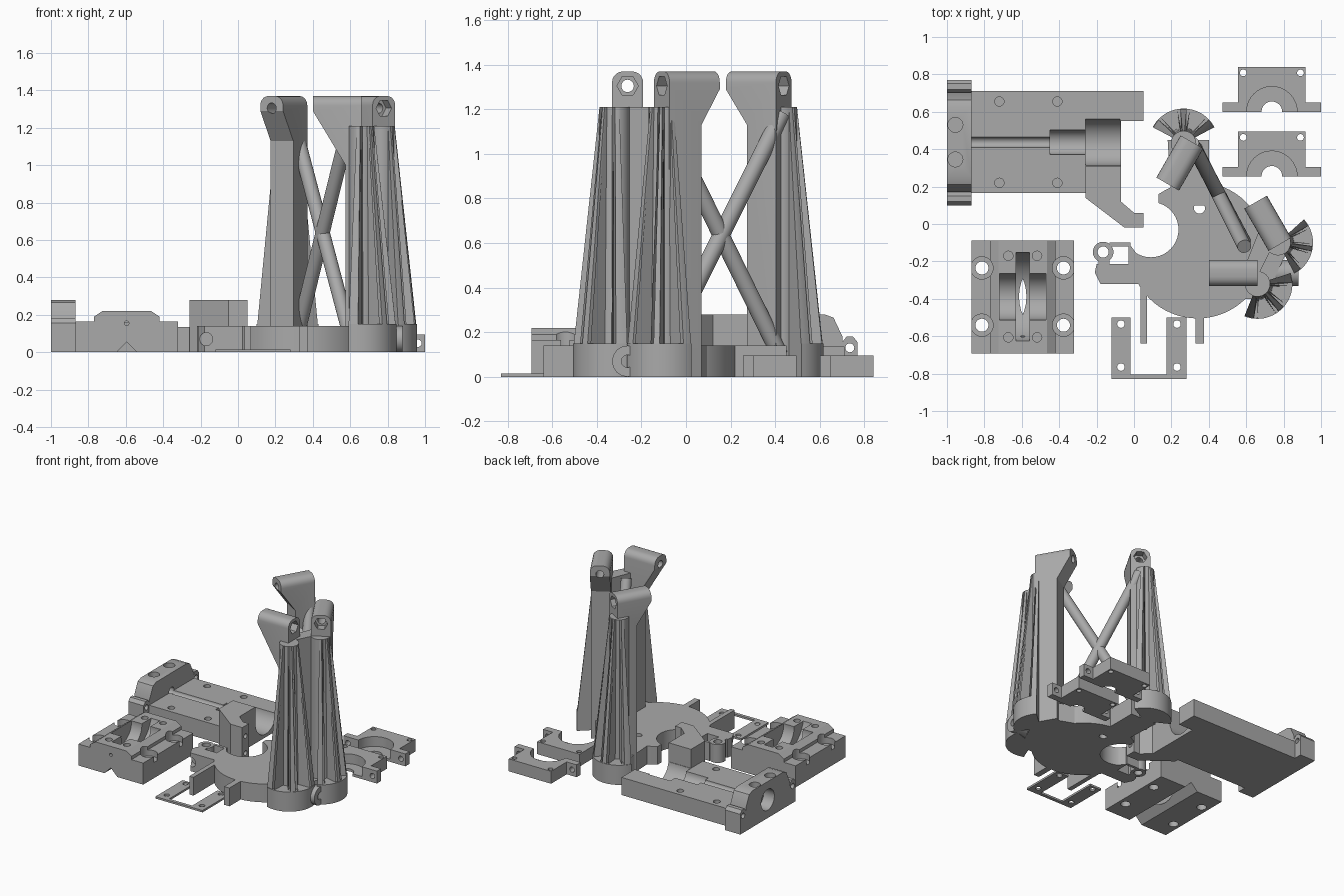
import bpy, bmesh
from math import sin, cos, pi, radians
from mathutils import Vector, Matrix

if "Cube" in bpy.data.objects:
    bpy.data.objects.remove(bpy.data.objects["Cube"], do_unlink=True)

grey = bpy.data.materials.new("plain grey")
grey.use_nodes = True
grey.diffuse_color = (0.4, 0.4, 0.4, 1)
grey.node_tree.nodes["Principled BSDF"].inputs["Base Color"].default_value = (0.4, 0.4, 0.4, 1)

AXES = {"x": Matrix(((0, 0, 1), (1, 0, 0), (0, 1, 0))),   # profile (y, z) pushed along x
        "y": Matrix(((1, 0, 0), (0, 0, 1), (0, 1, 0))),   # profile (x, z) pushed along y
        "z": Matrix.Identity(3)}


def finish(name, bm):
    bmesh.ops.recalc_face_normals(bm, faces=bm.faces)
    me = bpy.data.meshes.new(name)
    bm.to_mesh(me)
    bm.free()
    me.materials.append(grey)
    ob = bpy.data.objects.new(name, me)
    bpy.context.collection.objects.link(ob)
    return ob


def prism(name, pts, lo, hi, axis="z"):
    bm = bmesh.new()
    ends = [[bm.verts.new(AXES[axis] @ Vector((a, b, c))) for a, b in pts] for c in (lo, hi)]
    n = len(pts)
    bm.faces.new(ends[0])
    bm.faces.new(ends[1])
    for i in range(n):
        j = (i + 1) % n
        bm.faces.new((ends[0][i], ends[0][j], ends[1][j], ends[1][i]))
    return finish(name, bm)


def box(name, x0, x1, y0, y1, z0, z1):
    return prism(name, [(x0, y0), (x1, y0), (x1, y1), (x0, y1)], z0, z1)


def disc(name, a, b, r, lo, hi, axis="z", n=40):
    return prism(name, [(a + r * cos(2 * pi * i / n), b + r * sin(2 * pi * i / n))
                        for i in range(n)], lo, hi, axis)


def rod(name, p, q, r, n=24):
    p, d = Vector(p), Vector(q) - Vector(p)
    ob = disc(name, 0, 0, r, 0, d.length, n=n)
    ob.data.transform(Matrix.Translation(p) @ d.to_track_quat("Z", "Y").to_matrix().to_4x4())
    return ob


def cut(ob, *cutters):
    bpy.context.view_layer.objects.active = ob
    for c in cutters:
        m = ob.modifiers.new("cut", "BOOLEAN")
        m.operation, m.solver, m.object = "DIFFERENCE", "EXACT", c
        bpy.ops.object.modifier_apply(modifier=m.name)
        bpy.data.objects.remove(c, do_unlink=True)
    return ob


def holes(ob, spots, r, lo, hi, axis="z"):
    cut(ob, *[disc("hole", a, b, r, lo, hi, axis, 20) for a, b in spots])


# Carriage: slab with a stepped round channel, raised arm and end block
mid = 0.437
slab = box("carriage_slab", -0.88, -0.07, 0.165, 0.71, 0, 0.135)
cut(slab, disc("c", mid, 0.135, 0.027, -0.95, -0.4, "x"),
    disc("c", mid, 0.135, 0.066, -0.45, -0.2, "x"),
    disc("c", mid, 0.15, 0.125, -0.26, 0.1, "x"))
holes(slab, [(x, y) for x in (-0.72, -0.41) for y in (0.22, 0.655)], 0.025, 0.05, 0.3)
box("carriage_tab", -0.075, 0.05, 0.55, 0.71, 0, 0.135)
arm = prism("carriage_arm", [(-0.26, 0.31), (-0.07, 0.31), (-0.07, 0.12), (0, 0.06), (0.05, 0.06),
                             (0.05, -0.02), (-0.05, -0.02), (-0.26, 0.14)], 0, 0.28)
cut(arm, disc("c", mid, 0.15, 0.127, -0.3, 0.1, "x"))
holes(arm, [(0.02, 0.07), (0.02, 0.2)], 0.018, -0.02, 0.1, "x")
half = [(0.273, 0), (0.265, 0.18), (0.225, 0.265), (0.185, 0.28)]
end = prism("end_block", [(mid + a, z) for a, z in half] +
            [(mid - a, z) for a, z in reversed(half)], -1, -0.87, "x")
cut(end, disc("c", mid, 0.14, 0.08, -1.1, -0.91, "x"), disc("c", mid, 0.14, 0.03, -1, -0.8, "x"))
holes(end, [(-0.955, 0.345), (-0.955, 0.53)], 0.04, 0.2, 0.4)
for side, y in (("front", 0.1), ("back", 0.7)):
    lug = prism(side + "_lug", [(y, 0), (y + 0.07, 0), (y + 0.07, 0.155), (y + 0.05, 0.18),
                                (y + 0.02, 0.18), (y, 0.155)], -1, -0.87, "x")
    holes(lug, [(y + 0.035, 0.13)], 0.02, -1.1, -0.8, "x")

# Clamp block with crossed round pockets and a V groove beneath
cx, cy = -0.595, -0.388
half = [(0.055, 0), (0.275, 0), (0.275, 0.165), (0.175, 0.165), (0.175, 0.19), (0.13, 0.22)]
block = prism("clamp_block", [(cx, 0.055)] + [(cx + a, z) for a, z in half] +
              [(cx - a, z) for a, z in reversed(half)], -0.692, -0.087, "y")
cut(block, disc("c", cy, 0.21, 0.125, cx - 0.125, cx + 0.125, "x"),
    disc("c", cy, 0.28, 0.245, cx - 0.037, cx + 0.037, "x"))
bolts = [(cx + sx * 0.218, cy + sy * 0.153) for sx in (-1, 1) for sy in (-1, 1)]
holes(block, bolts, 0.06, 0.12, 0.3)
holes(block, bolts, 0.035, -0.1, 0.3)
holes(block, [(cx + sx * 0.077, cy + sy * 0.218) for sx in (-1, 1) for sy in (-1, 1)], 0.025, 0.08, 0.3)
holes(block, [(cx, 0.155)], 0.012, -0.8, -0.6, "y")

# Thin U-shaped shim
shim = prism("shim", [(-0.12, -0.83), (0.28, -0.83), (0.28, -0.5), (0.175, -0.5), (0.175, -0.805),
                      (-0.02, -0.805), (-0.02, -0.5), (-0.12, -0.5)], 0, 0.015)
holes(shim, [(x, y) for x in (-0.07, 0.23) for y in (-0.765, -0.535)], 0.02, -0.1, 0.1)

# Two bearing caps
for name, y in (("front_bearing_cap", 0.255), ("back_bearing_cap", 0.6)):
    x = 0.737
    half = [(0.263, 0), (0.263, 0.05), (0.18, 0.05), (0.18, 0.24)]
    cap = prism(name, [(x + a, y + b) for a, b in half] +
                [(x - a, y + b) for a, b in reversed(half)], 0, 0.095)
    cut(cap, disc("c", x, y, 0.135, 0.02, 0.2), disc("c", x, y, 0.055, -0.1, 0.2))
    holes(cap, [(x - 0.153, y + 0.208), (x + 0.153, y + 0.208)], 0.018, -0.1, 0.2)
    holes(cap, [(x - 0.225, 0.048), (x + 0.225, 0.048)], 0.02, y - 0.1, y + 0.2, "y")

# Base plate with round notch, side arm, hook and two legs
H = 0.14
plate = disc("base_plate", 0.34, -0.14, 0.365, 0, H, n=64)
cut(plate, disc("c", 0.09, -0.03, 0.148, -0.1, 0.3), box("c", -0.2, 0.13, 0, 0.4, -0.1, 0.3))
holes(plate, [(0.35, 0.085)], 0.03, -0.1, 0.3)
side = prism("side_arm", [(-0.2, -0.215), (-0.03, -0.215), (-0.03, -0.1), (0.03, -0.18), (0.1, -0.2),
                          (0.1, -0.32), (-0.18, -0.32), (-0.21, -0.26)], 0, H)
holes(side, [(-0.17, 0.07)], 0.035, -0.4, -0.27, "y")
hook = disc("hook_eye", -0.165, -0.15, 0.055, 0, H)
holes(hook, [(-0.165, -0.15)], 0.03, -0.1, 0.3)
box("hook_bar", -0.13, -0.02, -0.12, -0.1, 0, H)
box("hook_neck", -0.19, -0.13, -0.23, -0.19, 0, H)
box("left_leg", 0.035, 0.07, -0.64, -0.3, 0, H)
box("right_leg", 0.33, 0.375, -0.64, -0.45, 0, H)
prism("back_foot", [(0.2, 0.1), (0.4, 0.1), (0.4, 0.45), (0.18, 0.45)], 0, H)
prism("right_foot", [(0.55, -0.4), (0.7, -0.4), (0.84, -0.1), (0.74, 0.05), (0.55, 0.12)], 0, H)


# Towers: fluted half cone, post with overhanging head, bolt hole and hex pocket
def fluted_cone(name, x, y, aim, spread):
    bm = bmesh.new()
    steps, rings = 24, []
    for z, r, fluted in ((0, 0.187, 0), (0.15, 0.187, 0), (0.15, 0.183, 1), (1.21, 0.068, 1)):
        ring = [bm.verts.new((x, y, z))]
        for i in range(steps + 1):
            t = 2 * i / steps - 1
            for k in range(2):   # doubled points give the flutes upright walls
                deep = fluted and any(lo + k <= i <= hi - 1 + k for lo, hi in ((4, 10), (14, 20)))
                rr = min(r, 0.085) if deep else r
                a = radians(aim + spread * t)
                ring.append(bm.verts.new((x + rr * cos(a), y + rr * sin(a), z)))
        rings.append(ring)
    n = len(rings[0])
    for lo, hi in zip(rings, rings[1:]):
        for i in range(n):
            j = (i + 1) % n
            bm.faces.new((lo[i], lo[j], hi[j], hi[i]))
    bm.faces.new(rings[0])
    bm.faces.new(rings[-1])
    bmesh.ops.remove_doubles(bm, verts=bm.verts, dist=0.0001)
    finish(name + "_fluted_cone", bm)
    disc(name + "_core", x, y, 0.068, 0, 1.21, n=24)


def post(name, x, y, aim, reach, knee):
    prof = [(-0.01, 0), (-0.01, 1.37), (0.25, 1.37), (0.25, 1.29), (reach, knee), (reach, 0)]
    ob = prism(name + "_post", prof, -0.07, 0.07, "y")
    bm = bmesh.new()
    bm.from_mesh(ob.data)
    ridge = [e for e in bm.edges if all(v.co.z > 1.36 for v in e.verts)
             and abs(e.verts[0].co.x - e.verts[1].co.x) > 0.1]
    bmesh.ops.bevel(bm, geom=ridge, offset=0.05, segments=5, profile=0.5, affect="EDGES")
    bm.to_mesh(ob.data)
    bm.free()
    cut(ob, disc("c", 0, 1.305, 0.028, -0.1, 0.4, "x", 20), disc("c", 0, 1.305, 0.048, -0.1, 0.05, "x", 6))
    ob.data.transform(Matrix.Translation((x, y, 0)) @ Matrix.Rotation(radians(aim), 4, "Z"))


fluted_cone("back_tower", 0.265, 0.43, 90, 62)
post("back_tower", 0.305, 0.43, 240, 0.14, 1.13)
fluted_cone("right_tower", 0.77, -0.1, -10, 52)
post("right_tower", 0.775, -0.1, 120, 0.155, 1.13)
fluted_cone("front_tower", 0.66, -0.32, -47, 65)
post("front_tower", 0.65, -0.262, 180, 0.075, 1.0)
prism("tower_web", [(0.58, -0.26), (0.66, -0.28), (0.76, -0.08), (0.69, 0.02)], 0, 1.21)

# Foot boss with bolt hole and crossed struts
boss = disc("foot_boss", -0.262, 0.07, 0.07, 0.55, 0.88, "x", 16)
holes(boss, [(-0.262, 0.07)], 0.028, 0.8, 0.95, "x")
rod("falling_strut", (0.31, 0.43, 1.18), (0.59, -0.1, 0.12), 0.038)
rod("rising_strut", (0.32, 0.42, 0.1), (0.59, -0.12, 1.2), 0.038)

# Smooth the round surfaces, keep hard edges
bpy.ops.object.select_all(action="DESELECT")
for ob in bpy.context.scene.objects:
    if ob.type == "MESH":
        ob.select_set(True)
        bpy.context.view_layer.objects.active = ob
bpy.ops.object.shade_smooth_by_angle(angle=radians(30))
